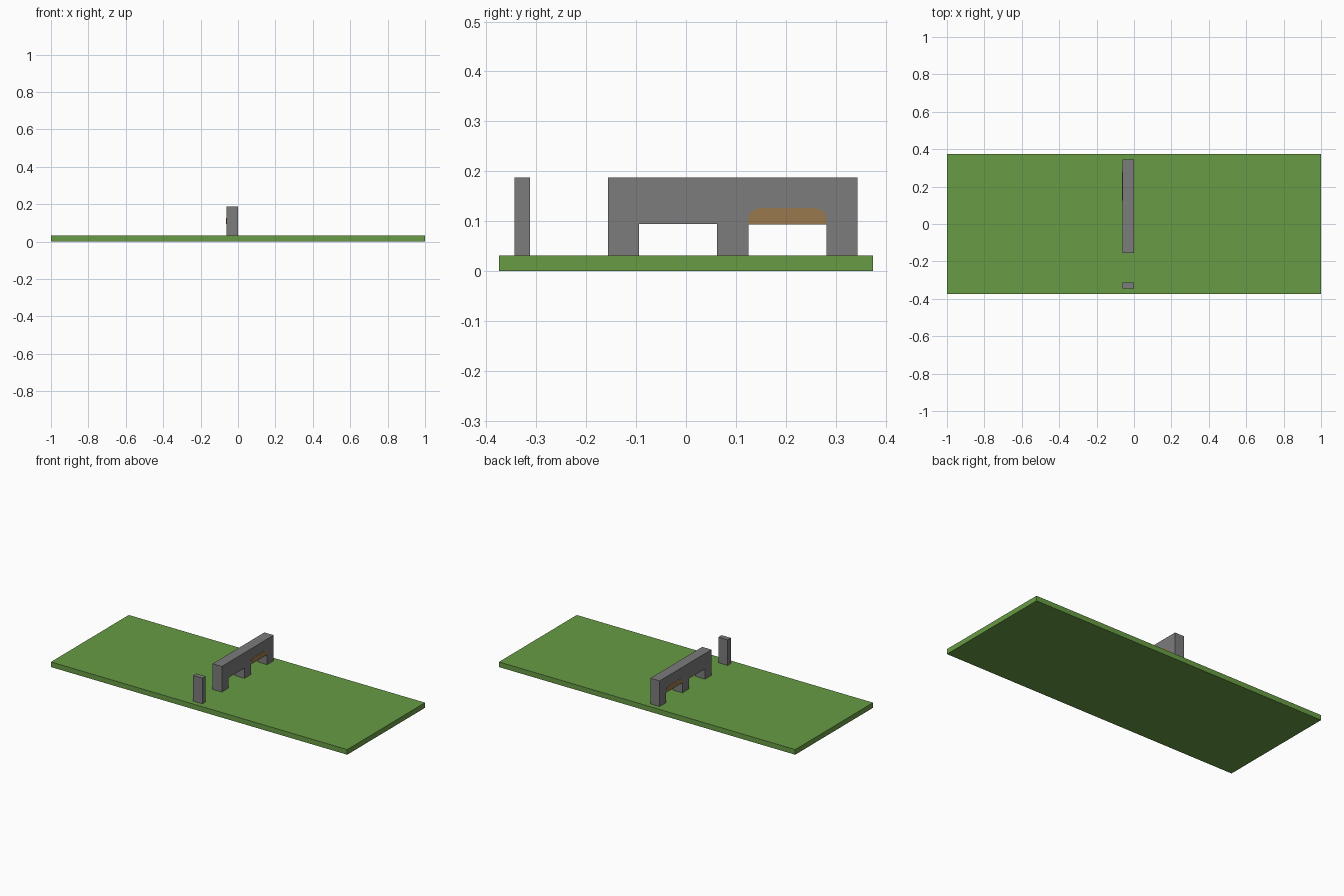
import bpy
import bmesh
import math

cube = bpy.data.objects.get("Cube")
if cube:
    bpy.data.objects.remove(cube, do_unlink=True)

U = 1 / 32  # one building unit


def material(name, rgb):
    mat = bpy.data.materials.new(name)
    mat.use_nodes = True
    mat.diffuse_color = (*rgb, 1)
    mat.node_tree.nodes["Principled BSDF"].inputs["Base Color"].default_value = (*rgb, 1)
    return mat


def prism(name, profile, x0, x1, mat):
    """Extrude a (y, z) profile along x."""
    bm = bmesh.new()
    face = bm.faces.new([bm.verts.new((x0, y, z)) for y, z in profile])
    new = bmesh.ops.extrude_face_region(bm, geom=[face])["geom"]
    verts = [g for g in new if isinstance(g, bmesh.types.BMVert)]
    bmesh.ops.translate(bm, verts=verts, vec=(x1 - x0, 0, 0))
    bmesh.ops.recalc_face_normals(bm, faces=bm.faces)
    mesh = bpy.data.meshes.new(name)
    bm.to_mesh(mesh)
    bm.free()
    mesh.materials.append(mat)
    obj = bpy.data.objects.new(name, mesh)
    bpy.context.collection.objects.link(obj)
    return obj


def rect(y0, y1, z0, z1):
    return [(y0, z0), (y1, z0), (y1, z1), (y0, z1)]


grass = material("grass green", (0.14, 0.33, 0.06))
stone = material("stone grey", (0.2, 0.2, 0.2))
wood = material("warm brown", (0.32, 0.19, 0.075))

# Ground slab
prism("ground", rect(-12 * U, 12 * U, 0, U), -1, 1, grass)

# Free-standing post
prism("post", rect(-11 * U, -10 * U, U, 6 * U), -2 * U, 0, stone)

# Wall on three legs with two openings
wall = [(-5, 1), (-3, 1), (-3, 3), (2, 3), (2, 1), (4, 1),
        (4, 3), (9, 3), (9, 1), (11, 1), (11, 6), (-5, 6)]
wall[1], wall[2] = (-3, 1), (-3, 3)
wall = [(y * U, z * U) for y, z in wall]
prism("wall", wall, -2 * U, 0, stone)

# Brown lintel with rounded upper corners over the rear opening
gap = 0.001
lintel = [(4 * U, 3 * U - gap), (9 * U, 3 * U - gap)]
for centre, start in ((8 * U, 0), (5 * U, 90)):
    for step in range(7):
        a = math.radians(start + 15 * step)
        lintel.append((centre + U * math.cos(a), 3.4 * U + 0.65 * U * math.sin(a)))
prism("lintel", lintel, -2 * U - gap, gap, wood)
